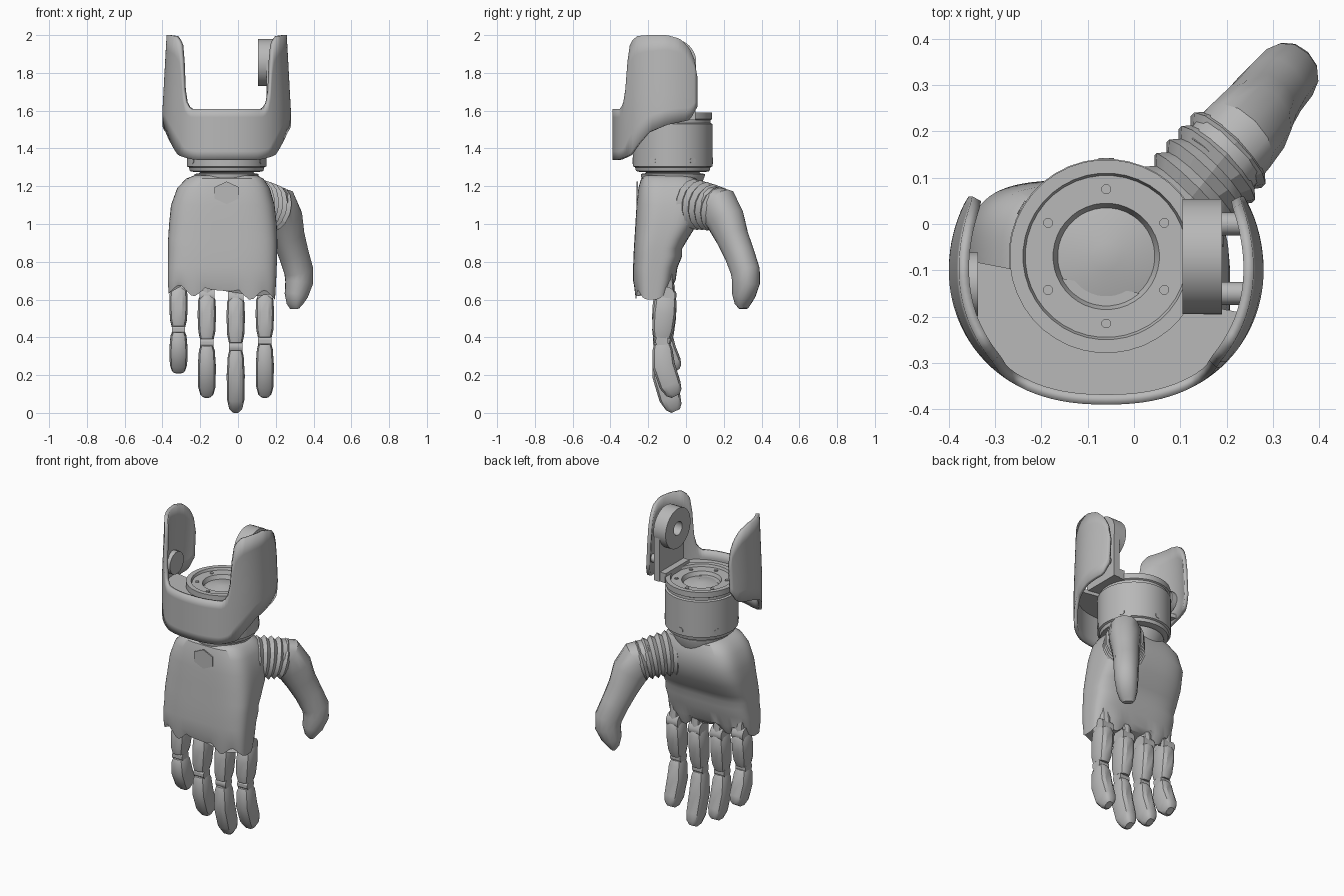
import bpy, bmesh, math
from mathutils import Vector

cube = bpy.data.objects.get("Cube")
if cube:
    bpy.data.objects.remove(cube)


def material(name, v):
    m = bpy.data.materials.new(name)
    m.use_nodes = True
    col = (v, v, v, 1)
    m.diffuse_color = col
    m.node_tree.nodes["Principled BSDF"].inputs["Base Color"].default_value = col
    return m


GREY = material("plain grey", 0.48)
X, Y, Z = Vector((1, 0, 0)), Vector((0, 1, 0)), Vector((0, 0, 1))
CX, CY = -0.06, -0.07          # wrist axis


def finish(name, bm, angle=30):
    bmesh.ops.recalc_face_normals(bm, faces=bm.faces)
    me = bpy.data.meshes.new(name)
    bm.to_mesh(me)
    bm.free()
    ob = bpy.data.objects.new(name, me)
    bpy.context.collection.objects.link(ob)
    me.materials.append(GREY)
    bpy.ops.object.select_all(action='DESELECT')
    ob.select_set(True)
    bpy.context.view_layer.objects.active = ob
    bpy.ops.object.shade_smooth_by_angle(angle=math.radians(angle))
    return ob


def interp(table, t):
    for (a, p), (b, q) in zip(table, table[1:]):
        if t <= b:
            return p + (q - p) * max(0, (t - a) / (b - a))
    return table[-1][1]


def skin(name, rings, angle=30, wrap=False):
    """Join rings of points with quads; cap the ends or wrap around."""
    bm = bmesh.new()
    rows = [[bm.verts.new(p) for p in ring] for ring in rings]
    n = len(rows[0])
    for a, b in zip(rows, rows[1:] + rows[:1] if wrap else rows[1:]):
        for i in range(n):
            bm.faces.new((a[i], a[(i + 1) % n], b[(i + 1) % n], b[i]))
    if not wrap:
        bm.faces.new(rows[0])
        bm.faces.new(rows[-1])
    return finish(name, bm, angle)


def oval(c, u, v, ru, rv, sides, power=1.0):
    pts = []
    for i in range(sides):
        a = math.tau * (i + 0.5) / sides
        cs, sn = math.cos(a), math.sin(a)
        pts.append(c + u * ru * math.copysign(abs(cs) ** power, cs)
                   + v * rv * math.copysign(abs(sn) ** power, sn))
    return pts


def limb(name, pts, u, sides=10, power=0.75, angle=30):
    """Loft along a path of (x, y, z, width radius, depth radius)."""
    cs = [Vector(p[:3]) for p in pts]
    rings = []
    for i, p in enumerate(pts):
        t = (cs[min(i + 1, len(cs) - 1)] - cs[max(i - 1, 0)]).normalized()
        rings.append(oval(cs[i], u, t.cross(u), p[3], p[4], sides, power))
    return skin(name, rings, angle)


def lathe(name, profile, sides=40):
    return skin(name, [oval(Vector((CX, CY, z)), X, Y, r, r, sides) for r, z in profile])


def rod(name, c, axis, r, length, sides=16):
    u = Y if abs(axis.y) < 0.5 else Z
    v = axis.cross(u).normalized()
    u = v.cross(axis)
    return skin(name, [oval(Vector(c) + axis * s * length / 2, u, v, r, r, sides) for s in (-1, 1)])


def prism(name, outline, depth):
    """Extrude a closed outline of points along a vector."""
    return skin(name, [outline, [p + depth for p in outline]])


# Wrist drum with grooved rim and dished centre
lathe("wrist_neck", [(0.15, 1.2), (0.17, 1.255), (0.17, 1.265), (0.14, 1.27), (0.16, 1.285)])
lathe("wrist_drum", [(0.17, 1.275), (0.195, 1.28), (0.2, 1.3), (0.211, 1.305), (0.211, 1.53),
                     (0.2, 1.535), (0.2, 1.55), (0.209, 1.555), (0.209, 1.59), (0.18, 1.59),
                     (0.175, 1.575), (0.115, 1.575), (0.105, 1.55), (0.03, 1.57)])
for i in range(6):
    a = math.radians(60 * i + 30)
    d = Vector((math.cos(a), math.sin(a), 0))
    rod("rim_screw", Vector((CX, CY, 1.577)) + d * 0.145, Z, 0.011, 0.008, 8)
    rod("side_screw", Vector((CX, CY, 1.335)) + d * 0.207, d, 0.018, 0.012, 8)


# Curved forearm cuff with two tall arms
def plan(a, k=1.0):
    s, c = math.sin(a), math.cos(a)
    return Vector((CX + 0.34 * k * math.copysign(abs(s) ** 0.85, s), -0.1 - (0.29 if c > 0 else 0.31) * k * c, 0))


TOP = [(-0.35, 1.61), (-0.334, 1.63), (-0.32, 1.72), (-0.307, 1.9), (-0.295, 1.96), (-0.26, 1.995), (-0.2, 2.0),
       (-0.1, 2.0), (-0.03, 1.98), (0.02, 1.93), (0.045, 1.87), (0.06, 1.78)]
BOTTOM = [(-0.36, 1.34), (-0.3, 1.365), (-0.26, 1.42), (-0.2, 1.485), (-0.1, 1.525), (0.02, 1.55), (0.06, 1.62)]
bm = bmesh.new()
COLS, ROWS = 72, 6
grid = []
for i in range(COLS + 1):
    a = math.radians(-121 + 242 * i / COLS)
    base = plan(a)
    lo, hi = interp(BOTTOM, base.y), interp(TOP, base.y)
    col = []
    for j in range(ROWS + 1):
        z = lo + (hi - lo) * j / ROWS
        lean = 1 - 0.16 * max(0, z - 1.6)
        col.append(bm.verts.new((CX + (base.x - CX) * lean, base.y, z)))
    grid.append(col)
for a, b in zip(grid, grid[1:]):
    for j in range(ROWS):
        bm.faces.new((a[j], b[j], b[j + 1], a[j + 1]))
cuff = finish("forearm_cuff", bm, 40)
wall = cuff.modifiers.new("wall", 'SOLIDIFY')
wall.thickness = 0.022
wall.offset = -1

# Shelf joining cuff and drum
arc = [plan(math.radians(-95 + 165 * i / 30), 0.95) for i in range(31)]
prism("cuff_shelf", [p + Z * 1.53 for p in arc], Z * 0.025)

# Elbow hinge on the left side, with a bored eye
eye = Vector((0.105, CY, 1.855))
loops = []
for x, r in ((0, 0.125), (0.085, 0.125), (0.085, 0.042), (0, 0.042)):
    loops.append(oval(eye + X * x, Y, Z, r, r, 28))
skin("hinge_eye", loops, 30, True)
stem = [Vector((0.15, y, z)) for y, z in ((-0.195, 1.55), (0.05, 1.55), (0.05, 1.855), (0.02, 1.77),
                                          (-0.16, 1.77), (-0.195, 1.855))]
prism("hinge_stem", stem, X * 0.04)
foot = [Vector((0.11, y, 1.55)) for y in (-0.19, 0.045)]
prism("hinge_foot", foot + [p + Z * 0.06 for p in reversed(foot)], X * 0.08)
for y in (-0.15, 0.0):
    rod("hinge_spacer", (0.215, y, 1.66), X, 0.025, 0.06)
rod("right_cuff_boss", (-0.355, -0.13, 1.65), X, 0.07, 0.035)

# Hand body, lofted from wrist to knuckles: (z, x min, x max, y min, y max)
PALM = [(1.258, -0.23, 0.1, -0.215, 0.02), (1.24, -0.275, 0.135, -0.238, 0.06),
        (1.19, -0.322, 0.168, -0.252, 0.085), (1.1, -0.355, 0.194, -0.262, 0.095),
        (1.0, -0.365, 0.205, -0.268, 0.06), (0.92, -0.37, 0.208, -0.273, 0.01), (0.87, -0.37, 0.208, -0.276, -0.02),
        (0.83, -0.37, 0.207, -0.278, -0.02), (0.77, -0.372, 0.205, -0.28, -0.045),
        (0.7, -0.372, 0.202, -0.28, -0.055), (0.635, -0.367, 0.196, -0.268, -0.08)]
rings = []
for z, x0, x1, y0, y1 in PALM:
    c = Vector(((x0 + x1) / 2, (y0 + y1) / 2, z))
    rings.append(oval(c, X, Y, (x1 - x0) / 2, (y1 - y0) / 2, 72, 0.56))
# Scalloped knuckle edge dips between the fingers and rises towards the palm
for p in rings[-1]:
    p.z += 0.027 * math.cos(math.tau * (p.x + 0.01) / 0.15) - 0.06 * (p.x + 0.085) + 0.3 * max(0, p.y + 0.16)
skin("hand_body", rings, 35)
badge = oval(Vector((-0.06, -0.255, 1.165)), X, Z, 0.075, 0.06, 6)
prism("back_plate", badge, Y * -0.008)

# Thumb: ribbed bellows, bent root and tapered tip
SIDE = Vector((0.707, -0.707, 0))
ribs = []
for i in range(13):
    t = i / 12
    r = (0.13 if i % 2 else 0.112) - 0.02 * t
    ribs.append((0.07 + 0.145 * t, -0.01 + 0.185 * t, 1.105 - 0.03 * t * t, r, r * 1.1))
limb("thumb_bellows", ribs, SIDE, 14, 1, 20)
limb("thumb", [(0.17, 0.12, 1.1, 0.095, 0.105), (0.215, 0.175, 1.085, 0.095, 0.118),
               (0.245, 0.21, 1.02, 0.09, 0.108), (0.268, 0.245, 0.93, 0.08, 0.09),
               (0.295, 0.283, 0.84, 0.075, 0.082), (0.322, 0.314, 0.75, 0.072, 0.08),
               (0.324, 0.318, 0.69, 0.069, 0.075), (0.308, 0.305, 0.62, 0.06, 0.06),
               (0.3, 0.3, 0.575, 0.046, 0.035), (0.3, 0.305, 0.552, 0.03, 0.015)], SIDE, 14, 0.9)

# Four jointed fingers: (x, knuckle z, middle joint z, tip z)
BEND = [(0, -0.105), (0.2, -0.115), (0.45, -0.128), (0.7, -0.118), (0.85, -0.095), (1, -0.055)]
UPPER = [(0.0, 0.036), (0.1, 0.047), (0.4, 0.05), (0.75, 0.046), (0.93, 0.036)]
LOWER = [(0.05, 0.034), (0.15, 0.043), (0.45, 0.049), (0.8, 0.047), (0.94, 0.036), (1.0, 0.02)]
for label, x, top, mid, tip in (("little", -0.315, 0.66, 0.44, 0.22), ("ring", -0.165, 0.62, 0.37, 0.09),
                                ("middle", -0.012, 0.61, 0.35, 0.01), ("index", 0.142, 0.62, 0.38, 0.09)):
    def y_at(z):
        return interp(BEND, (top - z) / (top - tip))

    for part, table, a, b in (("upper", UPPER, top, mid), ("lower", LOWER, mid, tip)):
        path = []
        for f, r in table:
            z = a + (b - a) * f
            path.append((x, y_at(z), z, r, r * 1.25))
        limb(f"{label}_finger_{part}", path, X, 12, 0.65)
    rod(f"{label}_finger_joint", (x, y_at(mid), mid), X, 0.034, 0.07, 12)
    rod(f"{label}_knuckle", (x, y_at(top), top), X, 0.048, 0.08, 12)
    limb(f"{label}_knuckle_link", [(x, -0.11, 0.74, 0.035, 0.04), (x, -0.105, top - 0.02, 0.03, 0.045)], X)
